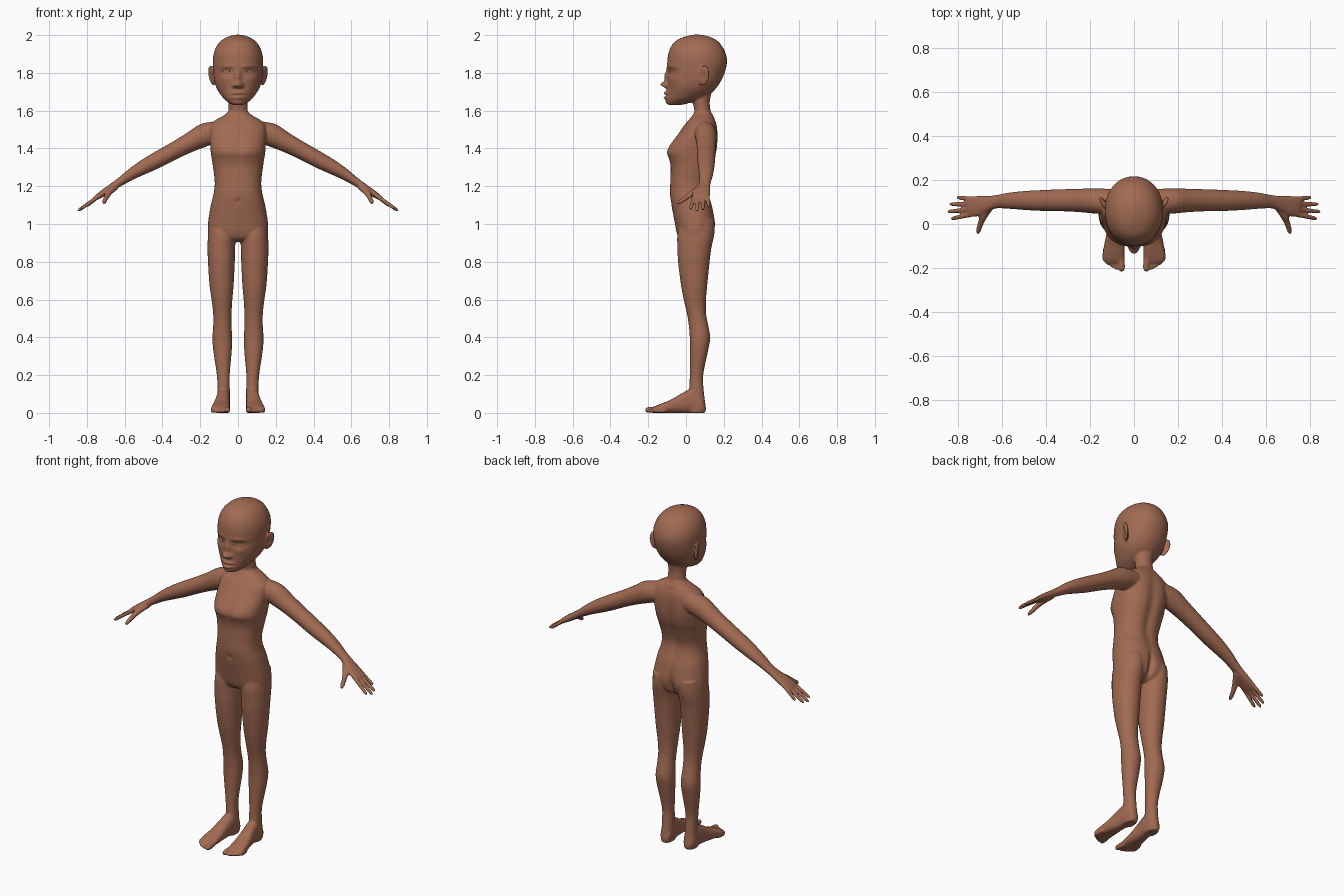
import bpy, bmesh, math
from mathutils import Vector, Matrix
from mathutils.bvhtree import BVHTree


def material(name, rgb):
    m = bpy.data.materials.new(name)
    m.diffuse_color = (*rgb, 1)
    return m


SKIN = material("brown skin", (0.36, 0.145, 0.085))
LASH = material("pale lash", (0.50, 0.36, 0.20))
bm = bmesh.new()


def refine(rows, n=4):
    """Catmull-Rom interpolation of a list of tuples."""
    out = []
    for i in range(len(rows) - 1):
        a, b, c, d = (rows[max(i - 1, 0)], rows[i], rows[i + 1], rows[min(i + 2, len(rows) - 1)])
        for k in range(n):
            t = k / n
            out.append([q + 0.5 * t * ((r - p) + t * ((2 * p - 5 * q + 4 * r - s) + t * (3 * (q - r) + s - p)))
                        for p, q, r, s in zip(a, b, c, d)])
    return out + [list(rows[-1])]


def tube(rows, u=(1, 0, 0), axis=None, power=2.0, side=1, seg=40):
    """Closed loft; rows are (x, y, z, radius along u, radius across)."""
    d = Vector(axis) if axis else Vector(rows[-1][:3]) - Vector(rows[0][:3])
    d.normalize()
    u = Vector(u)
    u = (u - d * u.dot(d)).normalized()
    v = d.cross(u)
    rings = []
    for x, y, z, ru, rv in refine(rows):
        ring = []
        for k in range(seg):
            c, s = math.cos(2 * math.pi * k / seg), math.sin(2 * math.pi * k / seg)
            c = math.copysign(abs(c) ** (2 / power), c)
            s = math.copysign(abs(s) ** (2 / power), s)
            p = Vector((x, y, z)) + u * (ru * c) + v * (rv * s)
            ring.append(bm.verts.new((p.x * side, p.y, p.z)))
        rings.append(ring)
    for a, b in zip(rings, rings[1:]):
        for k in range(seg):
            bm.faces.new((a[k], a[(k + 1) % seg], b[(k + 1) % seg], b[k]))
    bm.faces.new(rings[0])
    bm.faces.new(rings[-1])


def stack(rows, cx=None, **kw):
    """Upright loft; rows are (z, centre x, half width, front y, back y)."""
    tube([(c, (f + b) / 2, z, w, (b - f) / 2) for z, c, w, f, b in rows], axis=(0, 0, 1), **kw)


# head
stack([(1.630, 0, .024, -.085, -.03), (1.637, 0, .042, -.098, .01), (1.66, 0, .072, -.100, .07),
       (1.69, 0, .096, -.099, .13), (1.72, 0, .114, -.098, .16), (1.76, 0, .126, -.098, .187),
       (1.81, 0, .131, -.100, .208), (1.86, 0, .133, -.099, .217), (1.90, 0, .129, -.094, .211),
       (1.94, 0, .114, -.079, .192), (1.97, 0, .090, -.053, .166), (1.99, 0, .058, -.012, .128),
       (2.002, 0, .016, .035, .08)], power=2.1, seg=64)
# neck
stack([(1.50, 0, .060, .03, .14), (1.56, 0, .056, .042, .137), (1.60, 0, .051, .044, .13),
       (1.65, 0, .051, .036, .126), (1.72, 0, .055, .03, .14)])
# torso
stack([(.905, 0, .08, 0, .09), (.92, 0, .145, -.032, .122), (.95, 0, .159, -.048, .142),
       (1.01, 0, .158, -.060, .152), (1.10, 0, .144, -.077, .139), (1.16, 0, .129, -.085, .121),
       (1.22, 0, .123, -.083, .115), (1.30, 0, .132, -.082, .138), (1.345, 0, .139, -.092, .155),
       (1.38, 0, .144, -.101, .163), (1.42, 0, .147, -.085, .168), (1.48, 0, .150, -.040, .169),
       (1.525, 0, .145, -.008, .164), (1.555, 0, .112, .018, .153), (1.575, 0, .075, .034, .143),
       (1.60, 0, .045, .05, .128)], power=2.3, seg=64)

for s in (1, -1):
    # legs
    stack([(0, .076, .030, .01, .100), (.02, .076, .034, 0, .106), (.06, .076, .034, .01, .101),
           (.12, .076, .033, .017, .094), (.20, .078, .034, .02, .091), (.33, .082, .049, .021, .117),
           (.40, .083, .052, .020, .128), (.47, .083, .048, .014, .116), (.53, .083, .049, .004, .106),
           (.60, .085, .055, -.012, .106), (.68, .087, .064, -.027, .113), (.80, .088, .071, -.042, .125),
           (.87, .088, .073, -.045, .134), (.94, .086, .073, -.046, .146), (1.02, .082, .068, -.03, .145)],
          side=s, power=2.1)
    # feet, laid along y: (y, centre x, half width, height)
    foot = [(.100, .076, .020, .05), (.08, .076, .033, .09), (.03, .078, .036, .125), (-.02, .082, .038, .105),
            (-.08, .088, .045, .070), (-.13, .092, .049, .050), (-.16, .094, .049, .037), (-.178, .092, .040, .026)]
    tube([(x, y, h / 2, w, h / 2) for y, x, w, h in foot], axis=(0, -1, 0), power=2.5, side=s)
    # toes
    for x, y, r in ((.056, -.213, .0155), (.081, -.206, .0105), (.100, -.196, .0105),
                    (.118, -.183, .0105), (.134, -.166, .0105)):
        tube([(.085 + (x - .085) * .9, y + .06, r * 1.2, r, r * 1.1), (x, y + .02, r, r, r),
              (x, y + .006, r, r * .9, r * .9), (x, y - .003, r * .9, r * .5, r * .5)], side=s, seg=16)
    # arms
    tube([(.09, .10, 1.495, .055, .055), (.17, .105, 1.474, .058, .062), (.25, .107, 1.434, .053, .052),
          (.33, .108, 1.392, .050, .046), (.43, .107, 1.338, .047, .043), (.50, .107, 1.301, .043, .038),
          (.566, .106, 1.263, .037, .030), (.62, .102, 1.226, .031, .023), (.67, .095, 1.192, .031, .019)],
         u=(0, 1, 0), side=s)
    # palms
    tube([(.63, .101, 1.22, .028, .021), (.67, .092, 1.192, .036, .020), (.71, .082, 1.166, .046, .018),
          (.745, .079, 1.143, .047, .014), (.757, .079, 1.135, .042, .010)], u=(0, 1, 0), power=2.3, side=s)
    # fingers
    for y0, x1, y1, z1 in ((.114, .805, .121, 1.093), (.091, .838, .090, 1.076),
                           (.067, .847, .056, 1.070), (.044, .832, .024, 1.079)):
        a, b = Vector((.735, y0, 1.149)), Vector((x1, y1, z1))
        tube([(*a.lerp(b, t), r, r) for t, r in ((0, .0115), (.3, .0108), (.65, .0102), (.92, .009), (1.02, .004))],
             u=(0, 1, 0), side=s, seg=16)
    # thumbs
    tube([(.65, .085, 1.195, .018, .016), (.682, .04, 1.168, .018, .016), (.697, .005, 1.142, .0135, .0135),
          (.708, -.030, 1.118, .0115, .011), (.712, -.044, 1.108, .005, .005)], u=(1, 0, 0), side=s, seg=20)
    # ears
    bmesh.ops.create_icosphere(bm, subdivisions=4, radius=1, matrix=(
        Matrix.Translation((s * .138, .094, 1.786)) @ Matrix.Rotation(s * -.45, 4, 'Z')
        @ Matrix.Rotation(-.2, 4, 'X') @ Matrix.Rotation(s * .12, 4, 'Y') @ Matrix.Diagonal((.011, .032, .055, 1))))

# fuse every piece into one smooth skin
bmesh.ops.recalc_face_normals(bm, faces=bm.faces)
mesh = bpy.data.meshes.new("body_pieces")
bm.to_mesh(mesh)
bm.free()
body = bpy.data.objects.new("body", mesh)
bpy.context.collection.objects.link(body)
rem = body.modifiers.new("fuse", 'REMESH')
rem.mode = 'VOXEL'
rem.voxel_size = 0.005
soft = body.modifiers.new("soften", 'SMOOTH')
soft.factor = 0.5
soft.iterations = 7
skin = bpy.data.meshes.new_from_object(body.evaluated_get(bpy.context.evaluated_depsgraph_get()))
body.modifiers.clear()
body.data = skin

# sculpted bumps: (x, z, spread x, spread z, push in y)
FACE = [(0, 1.778, .011, .024, -.017), (0, 1.738, .013, .011, -.032), (.019, 1.733, .008, .008, -.016),
        (.060, 1.806, .026, .014, .014), (.061, 1.804, .018, .007, -.008), (.060, 1.833, .030, .008, -.005),
        (0, 1.682, .034, .022, -.009), (0, 1.693, .021, .0055, -.011), (0, 1.668, .019, .006, -.012),
        (0, 1.681, .026, .0028, .007), (0, 1.643, .020, .010, -.006), (.075, 1.765, .022, .02, -.005)]
FRONT = [(0, 1.40, .018, .05, .006), (.065, 1.385, .035, .022, -.004), (0, 1.12, .010, .010, .006)]
BACK = [(0, .965, .011, .050, -.022), (.072, .985, .035, .04, .006), (0, 1.30, .022, .14, -.012),
        (.085, 1.42, .03, .05, .004)]


def push(bumps, x, z):
    return sum(d * math.exp(-.5 * (((x - a) / sx) ** 2 + ((z - b) / sz) ** 2)) for a, b, sx, sz, d in bumps)


bm = bmesh.new()
bm.from_mesh(skin)
for v in bm.verts:
    x, y, z = abs(v.co.x), v.co.y, v.co.z
    if x > .17 or z < .8:
        continue
    if z > 1.62:
        if y < .02:
            v.co.y += push(FACE, x, z)
        elif x > .134:  # hollow of the ear
            v.co.x -= math.copysign(.007, v.co.x) * math.exp(-((y - .088) / .013) ** 2 - ((z - 1.785) / .026) ** 2)
    elif z < 1.56:
        v.co.y += push(FRONT if y < .03 else BACK, x, z)
tree = BVHTree.FromBMesh(bm)
for f in bm.faces:
    f.smooth = True
bm.to_mesh(skin)
bm.free()
skin.materials.clear()
skin.materials.append(SKIN)

# eyelashes: fine strands lying on the upper lids
for s, name in ((1, "left_eyelash"), (-1, "right_eyelash")):
    cu = bpy.data.curves.new(name, 'CURVE')
    cu.dimensions = '3D'
    cu.bevel_depth = .0016
    cu.bevel_resolution = 1
    sp = cu.splines.new('POLY')
    sp.points.add(10)
    for i, p in enumerate(sp.points):
        t = i / 10
        x, z = s * (.034 + .056 * t), 1.803 + .010 * math.sin(math.pi * t) + .004 * t
        hit = tree.ray_cast(Vector((x, -1, z)), Vector((0, 1, 0)))[0]
        p.co = (x, (hit.y if hit else -.09) - .001, z, 1)
    cu.materials.append(LASH)
    bpy.context.collection.objects.link(bpy.data.objects.new(name, cu))
